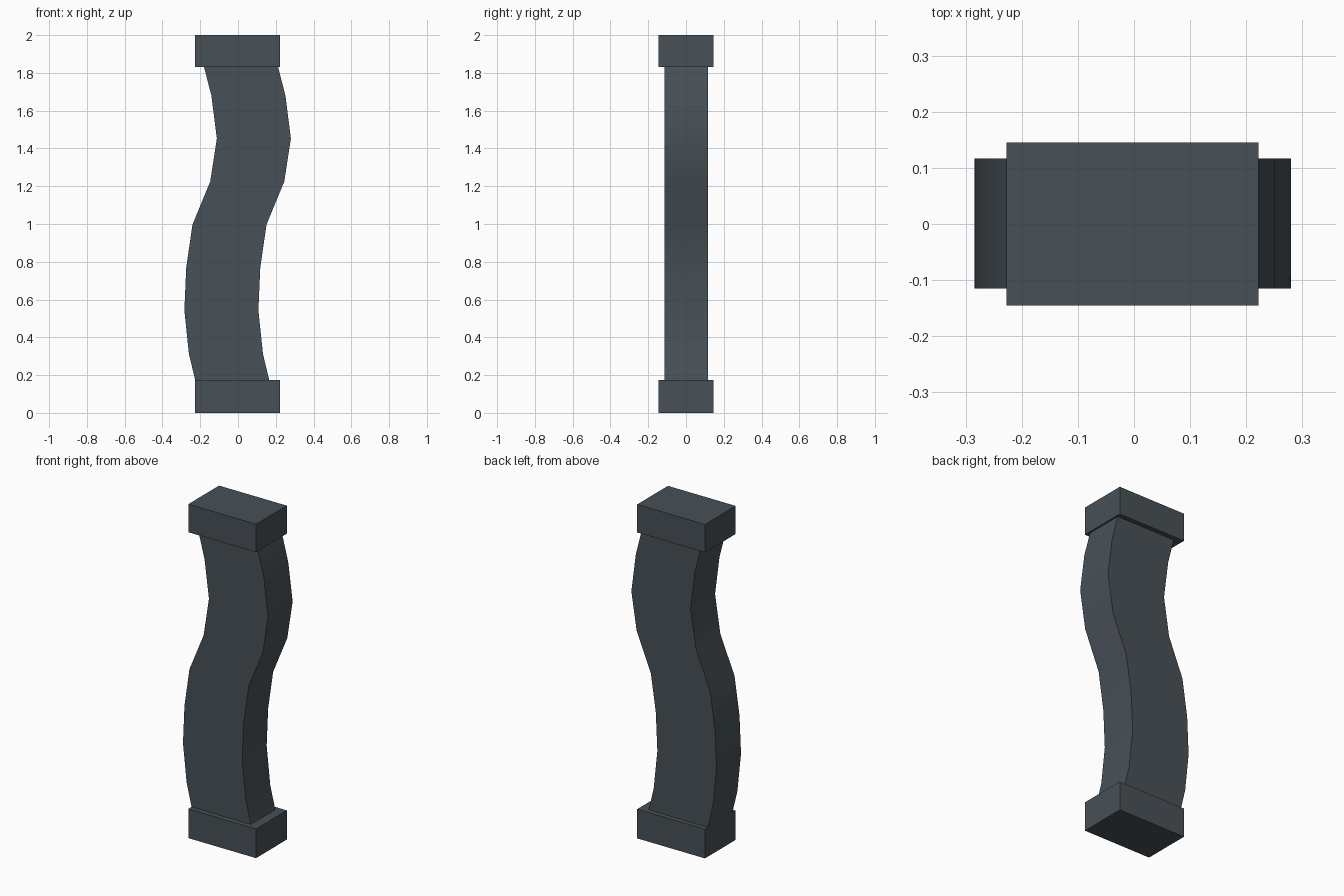
import bpy, bmesh, math

if "Cube" in bpy.data.objects:
    bpy.data.objects.remove(bpy.data.objects["Cube"])

slate = bpy.data.materials.new("dark slate")
slate.diffuse_color = (0.065, 0.082, 0.095, 1)
slate.use_nodes = True
slate.node_tree.nodes["Principled BSDF"].inputs["Base Color"].default_value = slate.diffuse_color


def make_object(name, bm):
    bmesh.ops.recalc_face_normals(bm, faces=bm.faces)
    mesh = bpy.data.meshes.new(name)
    bm.to_mesh(mesh)
    bm.free()
    mesh.materials.append(slate)
    obj = bpy.data.objects.new(name, mesh)
    bpy.context.collection.objects.link(obj)
    return obj


# End blocks
def block(name, z0, z1):
    bm = bmesh.new()
    bmesh.ops.create_cube(bm, size=1)
    for v in bm.verts:
        v.co.x = -0.003 + v.co.x * 0.449
        v.co.y = v.co.y * 0.291
        v.co.z = z0 if v.co.z < 0 else z1
    make_object(name, bm)


block("bottom_block", 0, 0.175)
block("top_block", 1.832, 2)

# Wavy shaft: rectangular section swept along an S curve (centre x, z)
path = [(-0.031, 0.175), (-0.064, 0.313), (-0.088, 0.543), (-0.078, 0.77),
        (-0.045, 0.997), (0.049, 1.225), (0.084, 1.453), (0.055, 1.68),
        (0.016, 1.832)]
bm = bmesh.new()
rings = []
for cx, z in path:
    rings.append([bm.verts.new((cx + sx * 0.196, 0.001 + sy * 0.116, z))
                  for sx, sy in ((-1, -1), (1, -1), (1, 1), (-1, 1))])
for a, b in zip(rings, rings[1:]):
    for i in range(4):
        j = (i + 1) % 4
        bm.faces.new((a[i], a[j], b[j], b[i]))
bm.faces.new(rings[0])
bm.faces.new(rings[-1])
shaft = make_object("wavy_shaft", bm)

# Smooth along the wave, keep the long corners sharp
bpy.context.view_layer.objects.active = shaft
shaft.select_set(True)
bpy.ops.object.shade_smooth_by_angle(angle=math.radians(40))
